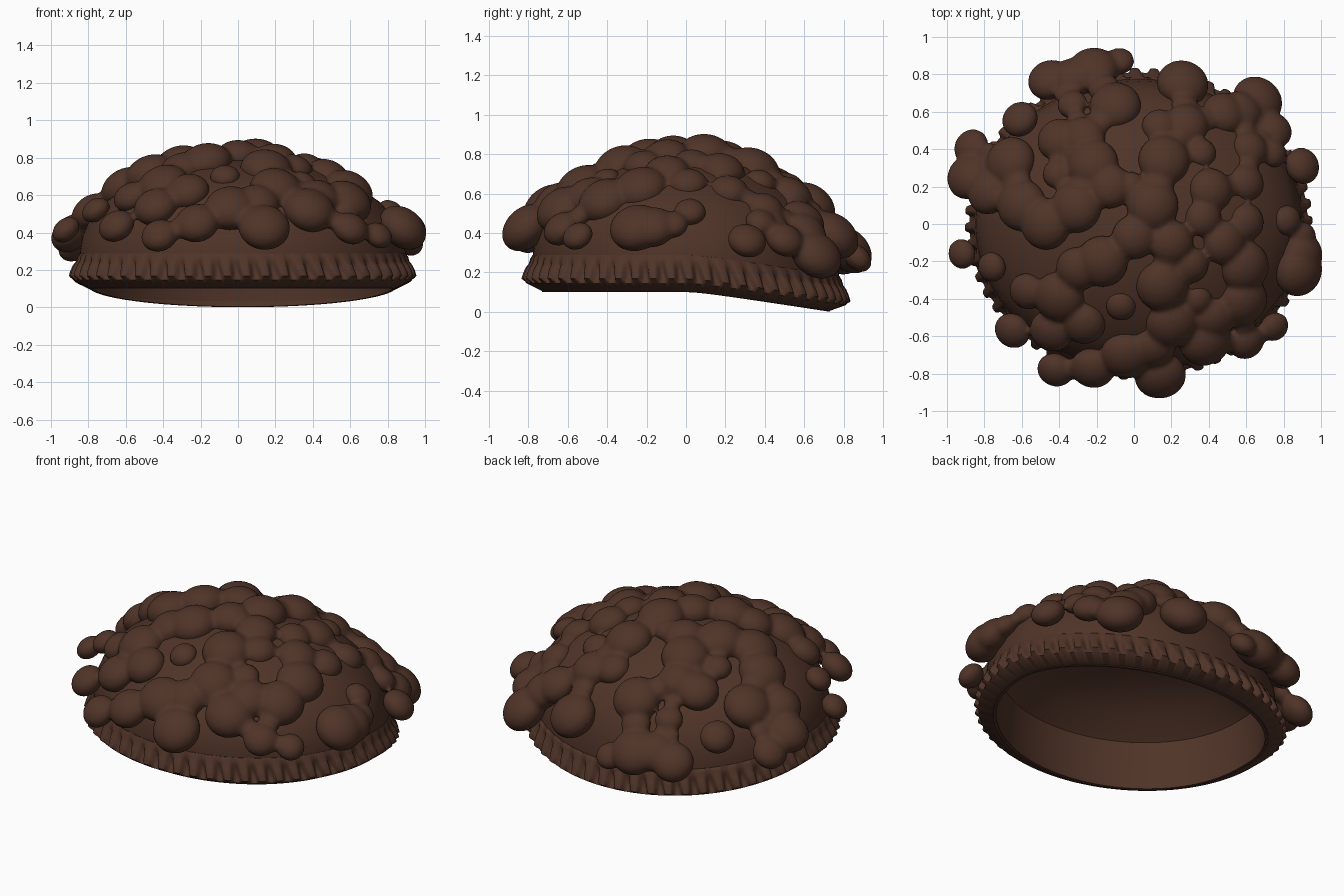
import bpy, bmesh, math
from mathutils import Vector, Matrix

if "Cube" in bpy.data.objects:
    bpy.data.objects.remove(bpy.data.objects["Cube"])

brown = bpy.data.materials.new("dark_brown")
brown.diffuse_color = (0.08, 0.034, 0.021, 1)
brown.use_nodes = True
brown.node_tree.nodes["Principled BSDF"].inputs["Base Color"].default_value = brown.diffuse_color
CX, RX, RY, RIBS = 0.025, 0.87, 0.775, 56


def sag(y, z):
    # the back of the cap hangs lower than the front
    if y <= 0:
        return z
    w = max(0.0, min(1.0, (0.8 - z) / 0.5))
    return z - w * 0.155 * y * y / (y + 0.1)


def finish(bm, name, angle=40):
    bmesh.ops.recalc_face_normals(bm, faces=bm.faces)
    me = bpy.data.meshes.new(name)
    bm.to_mesh(me)
    bm.free()
    ob = bpy.data.objects.new(name, me)
    bpy.context.collection.objects.link(ob)
    me.materials.append(brown)
    bpy.ops.object.select_all(action='DESELECT')
    ob.select_set(True)
    bpy.context.view_layer.objects.active = ob
    bpy.ops.object.shade_smooth_by_angle(angle=math.radians(angle))
    return ob


def revolve(name, rows, seg, closed, angle=40):
    # rows: scale of the oval, outward offset, height, rib depth
    bm = bmesh.new()
    rings = []
    for s, o, z, amp in rows:
        ring = []
        for i in range(seg):
            a = 2 * math.pi * i / seg
            wave = math.tanh(2 * (math.sin(RIBS * a + 14 * (z - 0.15)) + 0.3))
            d = o + amp * wave
            x, y = math.cos(a) * (RX * s + d), math.sin(a) * (RY * s + d)
            ring.append(bm.verts.new((x + CX, y, sag(y, z))))
        rings.append(ring)
    pairs = list(zip(rings, rings[1:]))
    if closed:
        pairs.append((rings[-1], rings[0]))
    else:
        bm.faces.new(rings[0])
        bm.faces.new(rings[-1])
    for r0, r1 in pairs:
        for i in range(seg):
            j = (i + 1) % seg
            bm.faces.new((r0[i], r0[j], r1[j], r1[i]))
    return finish(bm, name, angle)


# cap shell: inner bowl from its crown to the rim, then the outer dome
revolve("cap_shell", [
    (0.03, 0, 0.63, 0), (0.3, 0, 0.615, 0), (0.55, 0, 0.57, 0),
    (0.74, 0, 0.495, 0), (0.90, 0, 0.395, 0), (0.92, 0, 0.25, 0),
    (0.92, 0, 0.10, 0), (0.94, 0, 0.10, 0), (1, 0, 0.20, 0),
    (1, 0, 0.30, 0), (0.985, 0, 0.38, 0), (0.94, 0, 0.47, 0),
    (0.84, 0, 0.565, 0), (0.70, 0, 0.65, 0), (0.5, 0, 0.735, 0),
    (0.25, 0, 0.785, 0), (0.03, 0, 0.80, 0)], 128, False)

# ribbed band around the opening: rolled top edge, ribs, plain underside
revolve("ribbed_band", [
    (1, -0.03, 0.29, 0), (1, 0.002, 0.288, 0.001), (1, 0.012, 0.27, 0.003),
    (1, 0.016, 0.245, 0.006), (1, 0.02, 0.225, 0.018), (1, 0.028, 0.195, 0.024),
    (1, 0.036, 0.168, 0.024), (1, 0.036, 0.155, 0.006), (1, 0.034, 0.145, 0),
    (1, -0.055, 0.10, 0), (1, -0.068, 0.10, 0)], RIBS * 12, True, 50)

# curl positions seen from above, grouped by radius
curls = {
    0.075: [(-.08, .87), (-.33, .64), (-.41, .27), (-.92, -.16), (-.76, -.23),
            (-.02, .2), (.74, .38), (.36, .38), (.82, .02), (.9, -.07),
            (-.07, -.44), (.75, -.55), (.34, -.41)],
    0.092: [(-.61, .56), (-.87, .41), (-.57, -.36), (.75, .5), (.62, .4),
            (.9, .31), (.6, .22), (.6, .01), (-.65, -.57), (-.42, -.78),
            (.6, -.63), (.14, .52), (.37, .03), (.3, -.22)],
    0.11: [(-.45, .77), (-.89, .25), (-.4, .45), (-.27, .46), (0, -.07),
           (.28, .53), (.48, .59), (.41, .18), (.48, -.1), (.2, -.1),
           (-.27, -.53), (-.44, -.57), (-.22, -.77), (.43, -.5), (-.78, .17),
           (-.3, -.24), (.9, -.17), (-.33, .78), (.57, .6), (-.13, .2),
           (.1, -.66)],
    0.128: [(-.22, .82), (-.1, .63), (-.66, .33), (-.22, .32), (-.6, .1),
            (-.31, .09), (-.4, -.39), (-.17, -.2), (.1, .1), (.16, .34),
            (.26, .75), (.66, .66), (.88, -.25), (.59, -.23), (.15, -.33),
            (-.04, -.7), (.14, -.81), (.2, -.53), (.38, -.63), (.58, -.41),
            (-.47, .0)],
}
blobs = [(x, y, r * 1.07) for r, spots in curls.items() for x, y in spots]
# small bridges melt neighbouring curls together
bridges = []
for i, (x, y, r) in enumerate(blobs):
    for u, v, q in blobs[:i]:
        if math.hypot(x - u, y - v) < 0.97 * (r + q):
            t = r / (r + q)
            bridges.append((x + t * (u - x), y + t * (v - y), 0.62 * min(r, q)))
bm = bmesh.new()
for x, y, r in blobs + bridges:
    z = sag(y, 0.81 - 0.45 * x * x - 0.57 * y * y)
    normal = Vector((0.9 * x, 1.14 * y, 1)).normalized()
    turn = normal.to_track_quat('Z', 'Y').to_matrix().to_4x4()
    m = (Matrix.Translation((x, y, z)) @ turn
         @ Matrix.Diagonal((1.02 * r, 1.02 * r, 0.75 * r, 1)))
    bmesh.ops.create_icosphere(bm, subdivisions=3, radius=1, matrix=m)
clumps = finish(bm, "curl_clumps")
fuse = clumps.modifiers.new("fuse", 'REMESH')
fuse.mode, fuse.voxel_size, fuse.use_smooth_shade = 'VOXEL', 0.014, True
soft = clumps.modifiers.new("soften", 'SMOOTH')
soft.factor, soft.iterations = 0.5, 4
